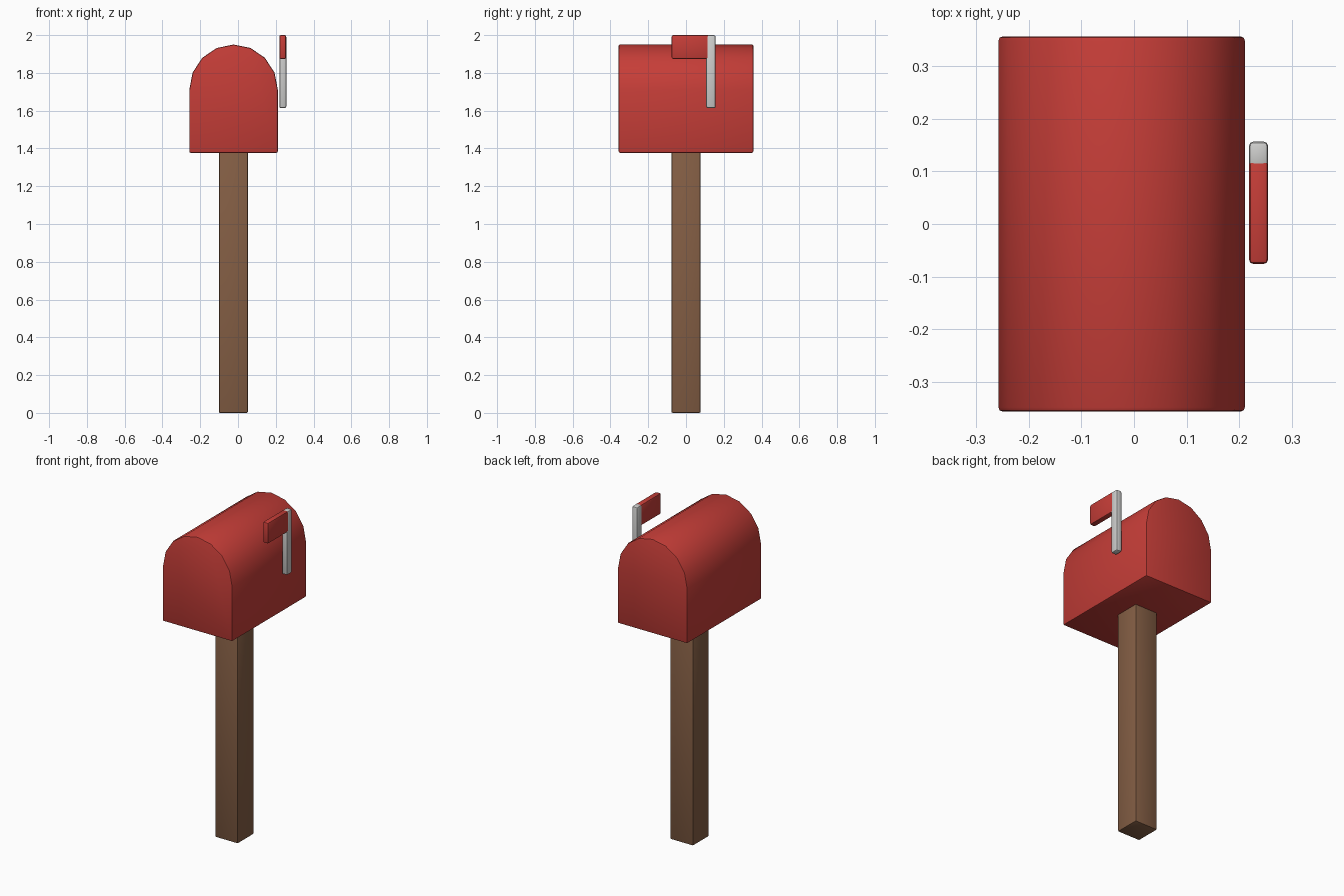
import bpy, bmesh, math

if "Cube" in bpy.data.objects:
    bpy.data.objects.remove(bpy.data.objects["Cube"])


def material(name, rgb):
    m = bpy.data.materials.new(name)
    m.diffuse_color = (*rgb, 1.0)
    m.use_nodes = True
    m.node_tree.nodes["Principled BSDF"].inputs["Base Color"].default_value = m.diffuse_color
    return m


red = material("red", (0.56, 0.047, 0.039))
brown = material("wood brown", (0.23, 0.112, 0.058))
grey = material("light grey", (0.62, 0.62, 0.61))


def extrude_profile(name, profile, y0, y1, mat, bevel):
    """Closed x-z outline swept along y, with softened sharp edges."""
    bm = bmesh.new()
    face = bm.faces.new([bm.verts.new((x, y0, z)) for x, z in profile])
    new = bmesh.ops.extrude_face_region(bm, geom=[face])["geom"]
    verts = [g for g in new if isinstance(g, bmesh.types.BMVert)]
    bmesh.ops.translate(bm, verts=verts, vec=(0, y1 - y0, 0))
    bmesh.ops.recalc_face_normals(bm, faces=bm.faces)
    sharp = [e for e in bm.edges if e.calc_face_angle(0) > math.radians(40)]
    bmesh.ops.bevel(bm, geom=sharp, offset=bevel, segments=2,
                    profile=0.5, affect='EDGES', clamp_overlap=True)
    mesh = bpy.data.meshes.new(name)
    bm.to_mesh(mesh)
    bm.free()
    mesh.materials.append(mat)
    ob = bpy.data.objects.new(name, mesh)
    bpy.context.collection.objects.link(ob)
    bpy.ops.object.select_all(action='DESELECT')
    ob.select_set(True)
    bpy.context.view_layer.objects.active = ob
    bpy.ops.object.shade_smooth_by_angle(angle=math.radians(35))
    return ob


def box(name, x, y, z, mat, bevel):
    outline = [(x[0], z[0]), (x[1], z[0]), (x[1], z[1]), (x[0], z[1])]
    return extrude_profile(name, outline, y[0], y[1], mat, bevel)


# Wooden post
box("post", (-0.101, 0.052), (-0.077, 0.077), (0.0, 1.39), brown, 0.006)

# Mailbox body: straight sides with an eight-sided arched roof
cx, r, spring = -0.0235, 0.2345, 1.71
arch = [(cx + r * math.cos(math.pi * i / 8), spring + 0.24 * math.sin(math.pi * i / 8))
        for i in range(9)]
extrude_profile("mailbox_body", [(cx - r, 1.377), (cx + r, 1.377)] + arch,
                -0.357, 0.357, red, 0.008)

# Signal flag and its arm
box("flag_arm", (0.2185, 0.2555), (0.107, 0.157), (1.613, 1.9995), grey, 0.009)
box("flag", (0.219, 0.255), (-0.076, 0.122), (1.874, 2.0), red, 0.008)
